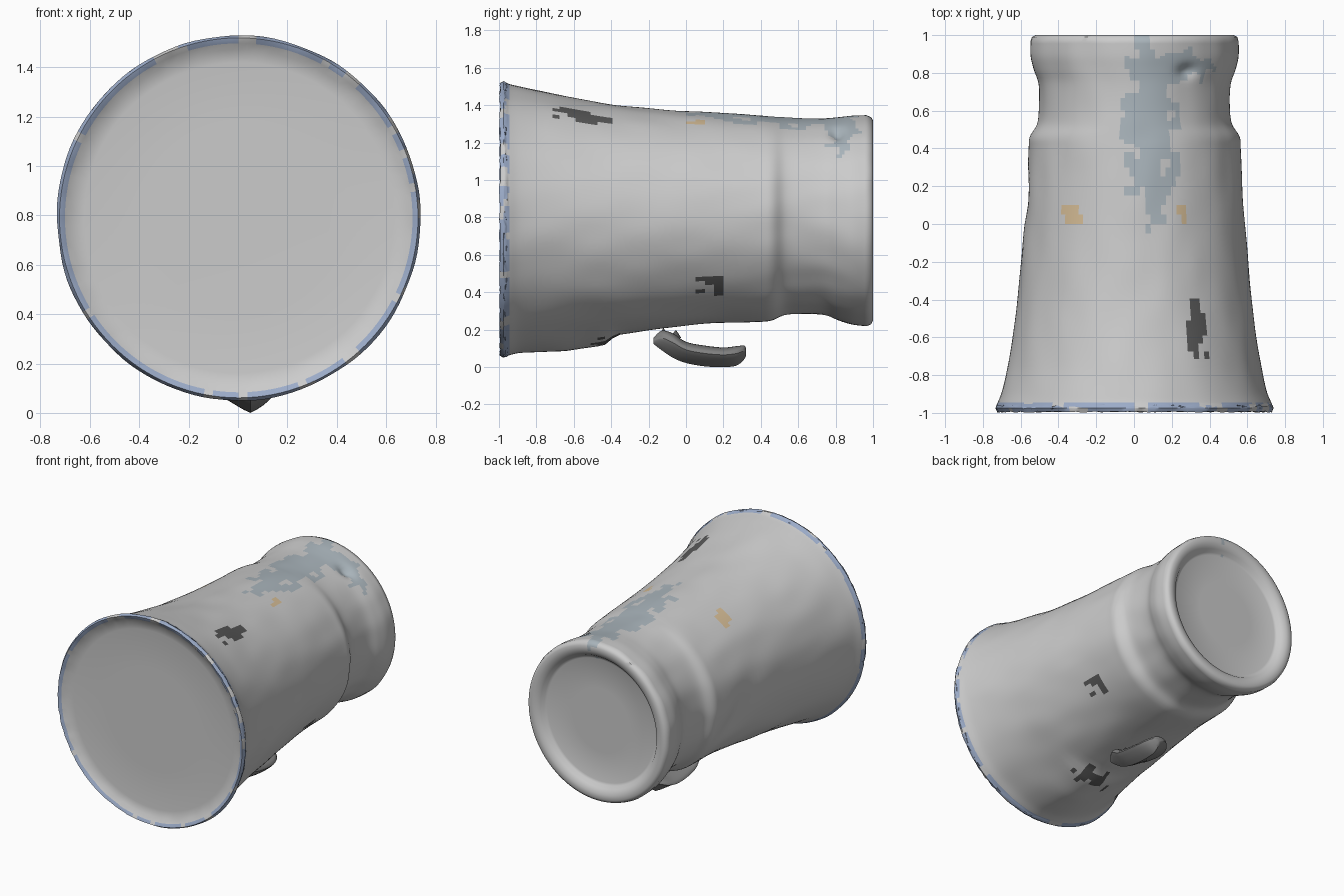
import bpy, bmesh, math, random
from mathutils import Vector, noise

if "Cube" in bpy.data.objects:
    bpy.data.objects.remove(bpy.data.objects["Cube"])

random.seed(4)
SIDES = 128


def material(name, rgb):
    m = bpy.data.materials.new(name)
    m.diffuse_color = (*rgb, 1)
    m.use_nodes = True
    m.node_tree.nodes["Principled BSDF"].inputs["Base Color"].default_value = m.diffuse_color
    return m


GREY = material("grey", (0.62, 0.62, 0.62))
BLUE = material("faded_blue", (0.40, 0.46, 0.50))
RIM = material("rim_blue", (0.33, 0.41, 0.58))
DARK = material("dark_stain", (0.10, 0.10, 0.10))
OCHRE = material("ochre_stain", (0.66, 0.50, 0.30))
MATS = [GREY, BLUE, RIM, DARK, OCHRE]

# body stations: y, half width, top z, bottom z
BODY = [(-0.975, 0.737, 1.53, 0.05), (-0.945, 0.725, 1.515, 0.065), (-0.88, 0.70, 1.50, 0.09),
        (-0.75, 0.67, 1.47, 0.115), (-0.55, 0.638, 1.43, 0.15), (-0.35, 0.615, 1.40, 0.175),
        (-0.1, 0.592, 1.375, 0.21), (0.15, 0.574, 1.36, 0.235), (0.38, 0.562, 1.347, 0.24),
        (0.46, 0.556, 1.34, 0.25), (0.53, 0.515, 1.335, 0.28), (0.62, 0.505, 1.33, 0.285),
        (0.74, 0.508, 1.33, 0.28), (0.82, 0.535, 1.335, 0.25), (0.89, 0.552, 1.342, 0.23),
        (0.965, 0.552, 1.345, 0.22)]
# end caps: y and scale of the nearest body ring
FRONT = [(-0.955, 0.05), (-0.955, 0.5), (-0.957, 0.85), (-0.965, 0.92), (-0.985, 0.955), (-0.995, 0.985)]
BACK = [(0.99, 0.985), (1.0, 0.95), (0.998, 0.89), (0.98, 0.83), (0.957, 0.80), (0.95, 0.77), (0.95, 0.4), (0.95, 0.05)]


def smooth_stations(st, n):
    """Catmull-Rom through the stations"""
    v = [Vector(s) for s in st]
    v = [v[0]] + v + [v[-1]]
    out = []
    for i in range(1, len(v) - 2):
        a, b, c, d = v[i - 1:i + 3]
        for k in range(n):
            t = k / n
            out.append(0.5 * (2 * b + (c - a) * t + (2 * a - 5 * b + 4 * c - d) * t * t
                              + (3 * b - a - 3 * c + d) * t ** 3))
    return out + [v[-1]]


def bell(d, w):
    return math.exp(-(d / w) ** 2)


def relief(y, a):
    """Dents and bumps on the wall; a is the angle from the top, positive toward +x"""
    r = 0.006 * noise.noise(Vector((4 * math.sin(a), 4 * y, 4 * math.cos(a))))
    under = math.pi - abs(a)
    fade = max(0, min(1, (-0.37 - y) / 0.07)) * max(0, min(1, (y + 0.95) / 0.3))
    r += 0.05 * fade * bell(under, 0.28)                               # scar below
    r -= 0.03 * bell(y - 0.2, 0.13) * bell(a + 1.75 + (y - 0.2), 0.22)  # left dent
    r -= 0.03 * bell(y - 0.81, 0.035) * bell(a - 0.56, 0.1)             # chip
    return r


def loft(name, rings, mats):
    bm = bmesh.new()
    vs = [[bm.verts.new(p) for p in ring] for ring in rings]
    for r0, r1 in zip(vs, vs[1:]):
        n = len(r0)
        for i in range(n):
            j = (i + 1) % n
            bm.faces.new((r0[i], r0[j], r1[j], r1[i]))
    bm.faces.new(vs[0][::-1])
    bm.faces.new(vs[-1])
    bmesh.ops.recalc_face_normals(bm, faces=bm.faces)
    me = bpy.data.meshes.new(name)
    bm.to_mesh(me)
    bm.free()
    ob = bpy.data.objects.new(name, me)
    bpy.context.collection.objects.link(ob)
    for m in mats:
        me.materials.append(m)
    bpy.context.view_layer.objects.active = ob
    ob.select_set(True)
    bpy.ops.object.shade_smooth_by_angle(angle=math.radians(50))
    ob.select_set(False)
    return ob


def body_ring(y, hx, top, bot, scale=1.0, wall=True, ragged=0.0):
    ring = []
    for i in range(SIDES):
        a = 2 * math.pi * i / SIDES
        a = a - 2 * math.pi if a > math.pi else a
        d = relief(y, a) if wall else 0
        rx, rz = hx * scale + d, (top - bot) / 2 * scale + d
        ring.append((0.003 + rx * math.sin(a), y + random.uniform(-ragged, ragged),
                     (top + bot) / 2 + rz * math.cos(a)))
    return ring


# tapered hollow-ended body
rings = [body_ring(y, *BODY[0][1:], s, False, 0.004 if s > 0.94 else 0) for y, s in FRONT]
for k, s in enumerate(smooth_stations(BODY, 5)):
    rings.append(body_ring(*s, ragged=0.008 if 0 < k < 4 else 0))
rings += [body_ring(y, *BODY[-1][1:], s, False) for y, s in BACK]
body = loft("flared_body", rings, MATS)

# stains painted on the faces: centre, radii, material index, threshold
STAINS = [((0.34, -0.57, 1.33), (0.11, 0.23, 0.2), 3, 0.45),
          ((0.5, 0.14, 0.40), (0.2, 0.13, 0.12), 3, 0.45),
          ((0.0, -0.44, 0.14), (0.2, 0.12, 0.12), 3, 0.6),
          ((-0.33, 0.05, 1.28), (0.11, 0.06, 0.2), 4, 0.6),
          ((0.26, 0.06, 1.3), (0.04, 0.04, 0.2), 4, 0.8),
          ((0.09, 0.5, 1.33), (0.13, 0.5, 0.2), 1, 1.0),
          ((0.2, 0.84, 1.3), (0.3, 0.11, 0.2), 1, 0.8)]
for f in body.data.polygons:
    c = f.center
    n = noise.noise(c * 14)
    if c.y < -0.945 and math.hypot(c.x, c.z - 0.79) > 0.695 and n > -0.3:
        f.material_index = 2
    for ctr, rad, idx, lim in STAINS:
        d = math.sqrt(sum(((c[i] - ctr[i]) / rad[i]) ** 2 for i in range(3)))
        if d + n * 0.9 < lim and d < 1.2:
            f.material_index = idx

# loose handle fragment under the body: y, half width, top z, bottom z
SHARD = [(-0.175, 0.02, 0.155, 0.125), (-0.13, 0.06, 0.195, 0.09), (-0.07, 0.09, 0.18, 0.05),
         (0.0, 0.105, 0.135, 0.022), (0.1, 0.11, 0.115, 0.004), (0.2, 0.105, 0.105, 0.0),
         (0.27, 0.085, 0.112, 0.008), (0.31, 0.05, 0.115, 0.04), (0.322, 0.02, 0.10, 0.065)]
rings = []
for y, hx, top, bot in smooth_stations(SHARD, 4):
    ring = []
    for i in range(24):
        a = 2 * math.pi * i / 24
        s, c = math.sin(a), math.cos(a)
        mid = top - 0.35 * (top - bot)
        z = mid + (top - mid) * c if c > 0 else mid - (mid - bot) * (1 - abs(s) ** 1.2)
        ring.append((0.03 + hx * s + 0.02 * max(0, -c), y, z))
    rings.append(ring)
loft("handle_fragment", rings, [material("fragment_dark", (0.22, 0.22, 0.22))])

# small broken spikes on the fragment
for y, h in ((-0.12, 0.05), (-0.055, 0.04)):
    spike = [[(0.03 + r * math.cos(t), y + r * math.sin(t), 0.155 + z)
              for t in (math.tau * k / 8 for k in range(8))]
             for r, z in ((0.03, 0.0), (0.015, h * 0.6), (0.003, h))]
    loft("fragment_spike", spike, [DARK])
